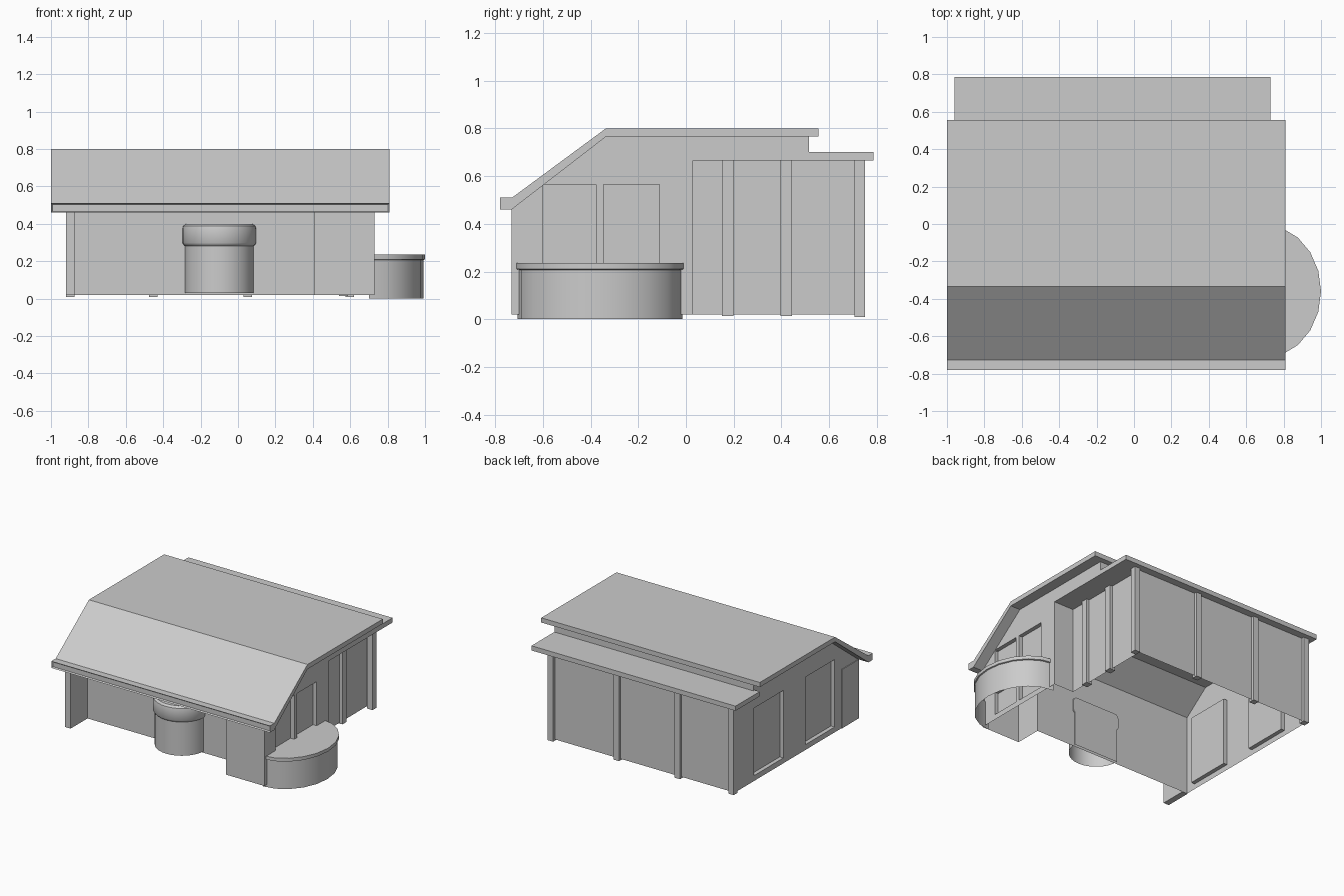
import bpy, bmesh, math
from mathutils import Vector

if "Cube" in bpy.data.objects:
    bpy.data.objects.remove(bpy.data.objects["Cube"])


def finish(name, bm, smooth=False):
    bmesh.ops.remove_doubles(bm, verts=bm.verts, dist=1e-5)
    bmesh.ops.recalc_face_normals(bm, faces=bm.faces)
    me = bpy.data.meshes.new(name)
    bm.to_mesh(me)
    bm.free()
    ob = bpy.data.objects.new(name, me)
    bpy.context.collection.objects.link(ob)
    if smooth:
        bpy.ops.object.select_all(action='DESELECT')
        bpy.context.view_layer.objects.active = ob
        ob.select_set(True)
        bpy.ops.object.shade_smooth_by_angle(angle=math.radians(35))
    return ob


def box(name, x0, x1, y0, y1, z0, z1):
    bm = bmesh.new()
    bmesh.ops.create_cube(bm, size=1)
    for v in bm.verts:
        v.co = ((x0 + x1) / 2 + v.co.x * (x1 - x0),
                (y0 + y1) / 2 + v.co.y * (y1 - y0),
                (z0 + z1) / 2 + v.co.z * (z1 - z0))
    return finish(name, bm)


def panel(name, pts):
    bm = bmesh.new()
    bm.faces.new([bm.verts.new(p) for p in pts])
    return finish(name, bm)


def side_wall(name, x, outline, windows, inset):
    """Thin wall in the y-z plane with recessed rectangular windows."""
    bm = bmesh.new()

    def loop(pts, px):
        vs = [bm.verts.new((px, y, z)) for y, z in pts]
        return vs, [bm.edges.new((vs[i - 1], vs[i])) for i in range(len(vs))]
    edges = loop(outline, x)[1]
    fronts = []
    rects = [[(a, c), (b, c), (b, d), (a, d)] for a, b, c, d in windows]
    for r in rects:
        vs, es = loop(r, x)
        fronts.append(vs)
        edges += es
    bmesh.ops.triangle_fill(bm, edges=edges, use_beauty=True, normal=Vector((1, 0, 0)))
    bmesh.ops.dissolve_limit(bm, angle_limit=0.01, verts=bm.verts, edges=bm.edges)
    for r in rects:
        for i in range(4):
            (ya, za), (yb, zb) = r[i - 1], r[i]
            bm.faces.new([bm.verts.new(p) for p in (
                (x, ya, za), (x, yb, zb), (x + inset, yb, zb), (x + inset, ya, za))])
        bm.faces.new([bm.verts.new((x + inset, y, z)) for y, z in r])
    return finish(name, bm)


def half_round(name, profile, segs, centre, start, sx=1, back=False):
    """Half lathe, open underneath; profile is (radius, z)."""
    bm = bmesh.new()
    rings = []
    for i in range(segs + 1):
        a = start + math.pi * i / segs
        rings.append([bm.verts.new((centre[0] + r * math.cos(a) * sx,
                                    centre[1] + r * math.sin(a), z)) for r, z in profile])
    for a, b in zip(rings, rings[1:]):
        for j in range(len(profile) - 2):
            bm.faces.new((a[j], b[j], b[j + 1], a[j + 1]))
        bm.faces.new((a[-2], b[-2], a[-1]))
    if back:
        bm.faces.new(rings[0] + rings[-1][-2::-1])
    return finish(name, bm, True)


# Main roof: extruded profile with a recessed fascia strip along the eave
prof = [(-.78, .46), (-.78, .51), (-.728, .51), (-.335, .80), (.555, .80),
        (.555, .765), (-.335, .765), (-.73, .46)]
bm = bmesh.new()
f = bm.faces.new([bm.verts.new((-1, y, z)) for y, z in prof])
ext = bmesh.ops.extrude_face_region(bm, geom=[f])
for v in ext['geom']:
    if isinstance(v, bmesh.types.BMVert):
        v.co.x = .81
bmesh.ops.recalc_face_normals(bm, faces=bm.faces)
fascia = [q for q in bm.faces if abs(q.calc_center_median().y + .78) < 1e-4]
bmesh.ops.inset_region(bm, faces=fascia, thickness=.01, depth=0)
for v in {v for q in fascia for v in q.verts}:
    v.co.y += .01
finish("main_roof", bm)

# Lower back roof and side soffit
box("lower_back_roof", -.96, .73, .50, .785, .665, .70)
box("side_soffit", .56, .73, .03, .50, .665, .70)
panel("upper_back_wall", [(-.92, .515, .69), (.73, .515, .69),
                          (.73, .515, .766), (-.92, .515, .766)])

# Side walls with recessed windows
side_wall("left_wall", -.915,
          [(-.73, .02), (-.73, .46), (-.335, .765), (.515, .765), (.515, .67),
           (.73, .67), (.73, .02)],
          [(-.45, -.107, .06, .565), (.155, .50, .06, .565)], .03)
side_wall("right_wall", .73,
          [(-.73, .02), (-.73, .46), (-.335, .765), (.515, .765), (.515, .665),
           (.03, .665), (.03, .02)],
          [(-.60, -.112, .06, .565)], -.03)
box("right_window_mullion", .70, .73, -.377, -.345, .06, .565)
side_wall("recessed_right_wall", .565,
          [(.03, .02), (.03, .67), (.73, .67), (.73, .02)], [], 0)
panel("recess_return_wall", [(.565, .03, .02), (.73, .03, .02),
                             (.73, .03, .67), (.565, .03, .67)])

# Front and back walls
panel("back_wall", [(-.915, .73, .02), (.60, .73, .02), (.60, .73, .67), (-.915, .73, .67)])
panel("front_wall", [(-.915, -.53, .02), (.41, -.53, .02),
                     (.41, -.53, .614), (-.915, -.53, .614)])
panel("front_bay_wall", [(.41, -.73, .02), (.73, -.73, .02),
                         (.73, -.73, .46), (.41, -.73, .46)])
panel("front_bay_side", [(.41, -.73, .02), (.41, -.53, .02),
                         (.41, -.53, .614), (.41, -.73, .46)])
box("front_left_wing", -.92, -.875, -.73, -.53, .02, .46)

# Columns
for i, x in enumerate((-.92, -.475, .03, .575)):
    box(f"back_column_{i + 1}", x, x + .045, .705, .75, .01, .67)
for i, y in enumerate((.15, .395)):
    box(f"side_column_{i + 1}", .54, .588, y, y + .05, .013, .67)

# Round front booth with a bevelled cap
half_round("front_booth", [(.185, .03), (.185, .282), (.192, .288), (.198, .298), (.198, .37),
                           (.194, .388), (.178, .40), (0, .40)],
           16, (-.10, -.52), math.pi, back=True)

# Round side counter with a thin top
half_round("side_counter", [(.345, 0), (.345, .207), (.355, .210), (.355, .235), (0, .235)],
           10, (.70, -.36), -math.pi / 2, sx=.30 / .355)
